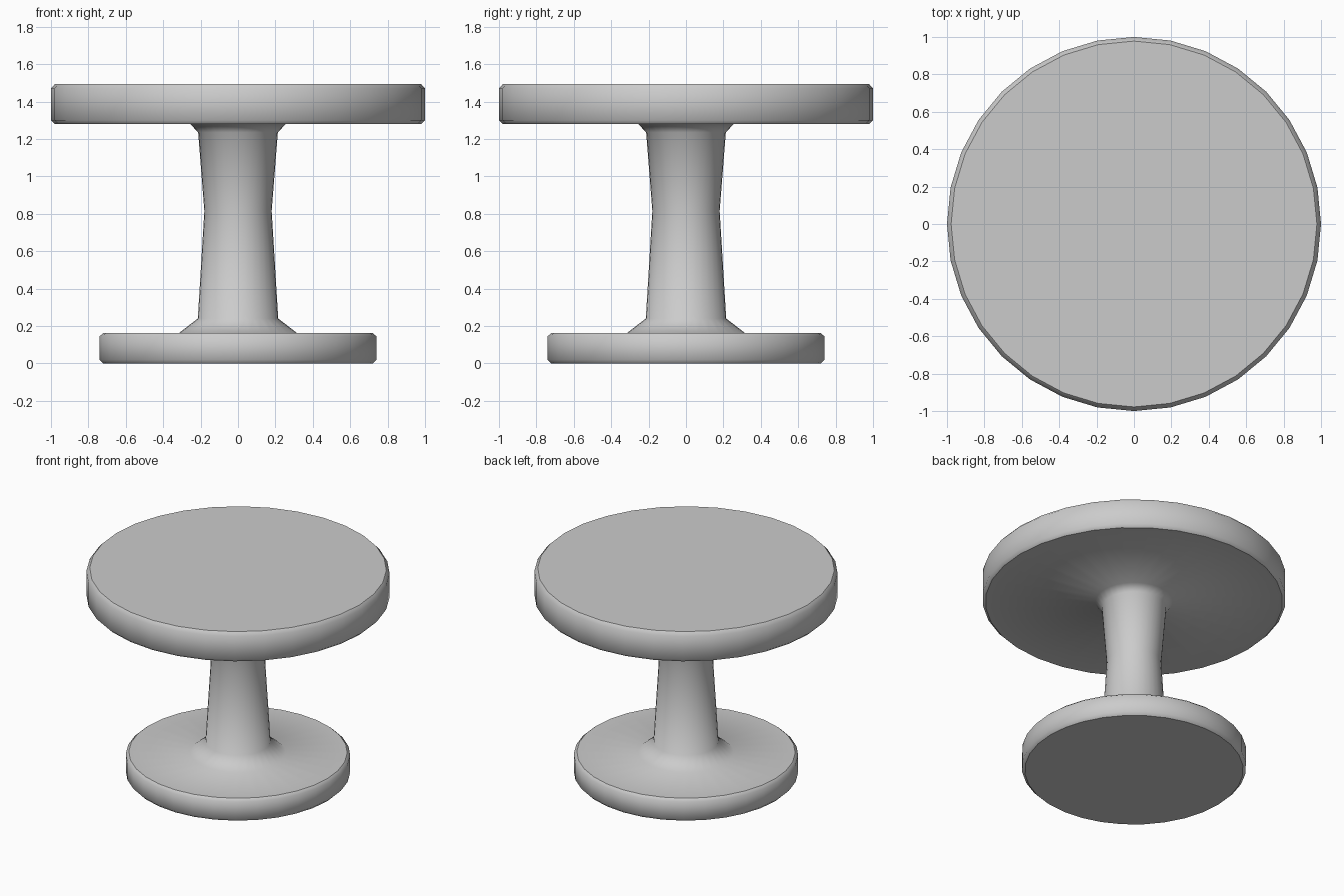
import bpy, bmesh
from math import sin, cos, pi

if "Cube" in bpy.data.objects:
    bpy.data.objects.remove(bpy.data.objects["Cube"])

SIDES = 32
# Silhouette from bottom to top: radius, height, crisp edge
PROFILE = [
    (0.72, 0.00, True), (0.74, 0.02, False),     # foot disc
    (0.74, 0.145, False), (0.72, 0.163, True),
    (0.315, 0.163, False), (0.215, 0.24, False),  # flare into the stem
    (0.18, 0.815, False),                         # waist
    (0.213, 1.235, False), (0.255, 1.28, False),  # flare into the top
    (0.98, 1.28, True), (1.00, 1.30, False),      # table top
    (1.00, 1.47, False), (0.978, 1.495, True),
]


def lathe(name, profile):
    bm = bmesh.new()
    rings = [[bm.verts.new((r * cos(2 * pi * i / SIDES), r * sin(2 * pi * i / SIDES), z))
              for i in range(SIDES)] for r, z, _ in profile]
    # Side walls
    for low, high in zip(rings, rings[1:]):
        for i in range(SIDES):
            j = (i + 1) % SIDES
            bm.faces.new((low[i], low[j], high[j], high[i])).smooth = True
    # Flat caps
    bm.faces.new(rings[0][::-1])
    bm.faces.new(rings[-1])
    # Crisp edges
    for ring, (_, _, crisp) in zip(rings, profile):
        if crisp:
            for i in range(SIDES):
                bm.edges.get((ring[i], ring[(i + 1) % SIDES])).smooth = False
    mesh = bpy.data.meshes.new(name)
    bm.to_mesh(mesh)
    bm.free()
    obj = bpy.data.objects.new(name, mesh)
    bpy.context.collection.objects.link(obj)
    return obj


lathe("pedestal_table", PROFILE)
